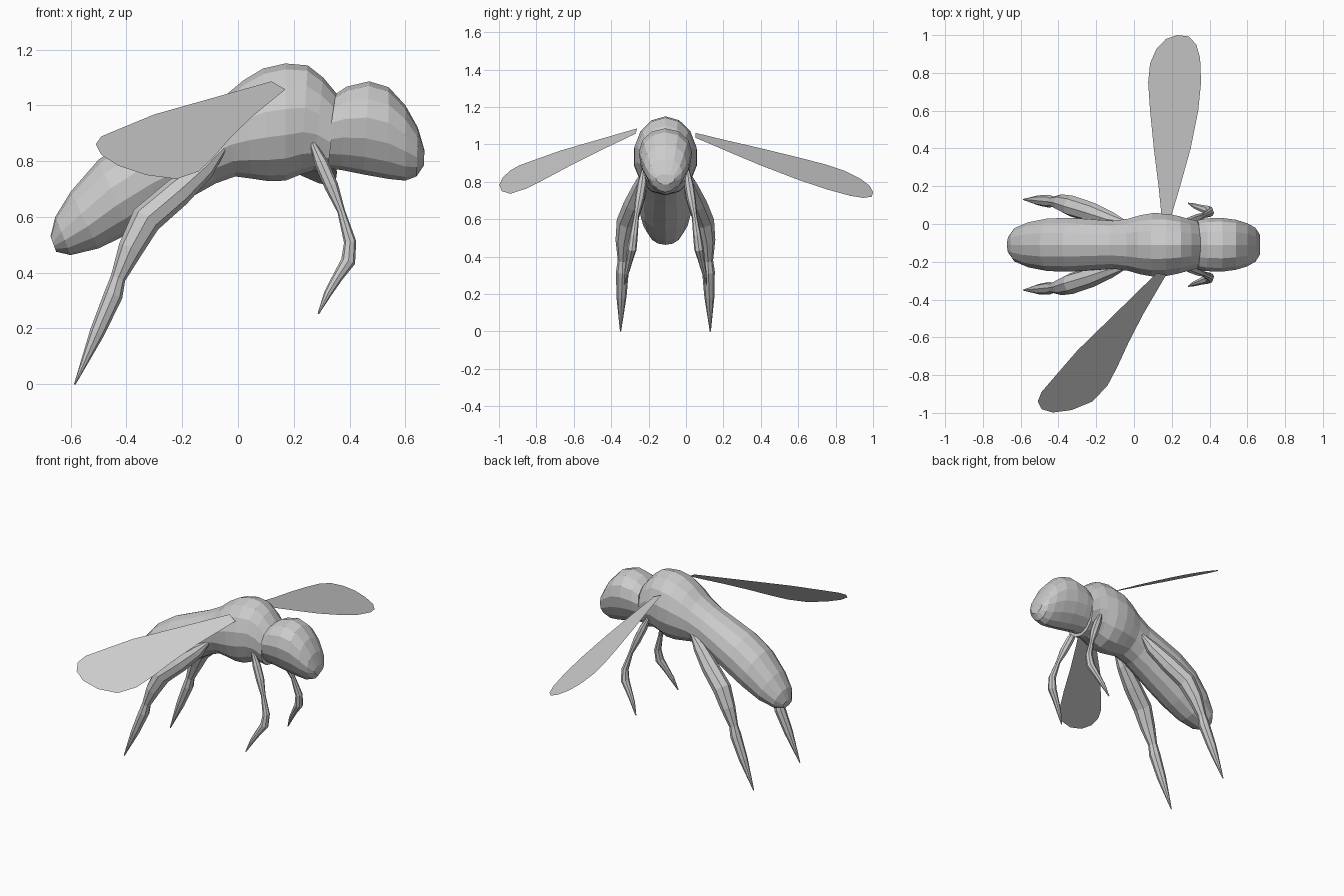
import bpy, bmesh, math
from mathutils import Vector

MID = -0.11  # centre plane of the body

grey = bpy.data.materials.new("plain_grey")
grey.diffuse_color = (0.6, 0.6, 0.6, 1)


def finish(name, bm):
    bmesh.ops.recalc_face_normals(bm, faces=bm.faces)
    me = bpy.data.meshes.new(name)
    bm.to_mesh(me)
    bm.free()
    me.materials.append(grey)
    ob = bpy.data.objects.new(name, me)
    bpy.context.collection.objects.link(ob)
    return ob


def skin(name, rings):
    """Join a list of closed point rings and cap both ends."""
    bm = bmesh.new()
    loops = [[bm.verts.new(p) for p in ring] for ring in rings]
    n = len(loops[0])
    for a, b in zip(loops, loops[1:]):
        for i in range(n):
            j = (i + 1) % n
            bm.faces.new((a[i], a[j], b[j], b[i]))
    bm.faces.new(loops[0])
    bm.faces.new(loops[-1][::-1])
    return finish(name, bm)


def hull(name, sections, egg=0.0, sides=14):
    """Sections: top x, top z, bottom x, bottom z, half width."""
    rings = []
    for xt, zt, xb, zb, w in sections:
        ring = []
        for i in range(sides):
            a = 2 * math.pi * (i + 0.5) / sides
            s, c = math.sin(a), math.cos(a)
            t = 0.5 + 0.5 * s
            ring.append((xb + (xt - xb) * t, MID + w * c * (1 + egg * s), zb + (zt - zb) * t))
        rings.append(ring)
    return skin(name, rings)


def limb(name, path, side, sides=8):
    """Path: x, distance from the centre plane, z, radius."""
    pts = [Vector((x, MID + side * y, z)) for x, y, z, r in path]
    rings = []
    for i, p in enumerate(pts):
        d = (pts[min(i + 1, len(pts) - 1)] - pts[max(i - 1, 0)]).normalized()
        u = d.cross(Vector((0, 1, 0))).normalized()
        v = d.cross(u)
        r = path[i][3]
        rings.append([p + r * (u * math.cos(k * 2 * math.pi / sides) + v * math.sin(k * 2 * math.pi / sides))
                      for k in range(sides)])
    return skin(name, rings)


def wing(name, outline, height):
    bm = bmesh.new()
    bm.faces.new([bm.verts.new((x, y, height(x, y))) for x, y in outline])
    return finish(name, bm)


# Abdomen and thorax in one continuous hull
hull("abdomen_and_thorax", [
    (-0.672, 0.53, -0.652, 0.475, 0.045),
    (-0.655, 0.60, -0.60, 0.463, 0.09),
    (-0.60, 0.69, -0.50, 0.487, 0.122),
    (-0.50, 0.805, -0.39, 0.54, 0.143),
    (-0.38, 0.885, -0.27, 0.61, 0.146),
    (-0.25, 0.94, -0.16, 0.675, 0.137),
    (-0.13, 0.99, -0.08, 0.72, 0.13),
    (-0.04, 1.04, -0.01, 0.745, 0.142),
    (0.02, 1.09, 0.05, 0.737, 0.16),
    (0.09, 1.132, 0.11, 0.728, 0.172),
    (0.17, 1.15, 0.17, 0.73, 0.17),
    (0.25, 1.143, 0.225, 0.752, 0.155),
    (0.305, 1.10, 0.27, 0.765, 0.14),
    (0.355, 1.04, 0.32, 0.755, 0.128)])

# Head, narrower toward the underside
hull("head", [
    (0.35, 1.04, 0.31, 0.775, 0.128),
    (0.39, 1.067, 0.37, 0.768, 0.137),
    (0.47, 1.086, 0.45, 0.752, 0.14),
    (0.54, 1.065, 0.54, 0.736, 0.13),
    (0.60, 1.00, 0.60, 0.73, 0.112),
    (0.645, 0.92, 0.64, 0.745, 0.088),
    (0.668, 0.84, 0.667, 0.785, 0.05)], egg=0.2)

# Two pairs of legs
hind = [(-0.04, 0.12, 0.857, 0.006), (-0.12, 0.135, 0.775, 0.04),
        (-0.22, 0.17, 0.685, 0.053), (-0.33, 0.205, 0.59, 0.056),
        (-0.385, 0.222, 0.485, 0.045), (-0.43, 0.228, 0.38, 0.027),
        (-0.447, 0.23, 0.32, 0.034), (-0.505, 0.235, 0.185, 0.027),
        (-0.585, 0.24, 0.0, 0.003)]
front = [(0.26, 0.115, 0.88, 0.008), (0.30, 0.125, 0.79, 0.025),
         (0.335, 0.138, 0.71, 0.025), (0.37, 0.155, 0.62, 0.014),
         (0.402, 0.17, 0.51, 0.022), (0.395, 0.18, 0.44, 0.026),
         (0.358, 0.192, 0.385, 0.019), (0.322, 0.205, 0.325, 0.014),
         (0.288, 0.22, 0.253, 0.003)]
for label, side in (("left", 1), ("right", -1)):
    limb(label + "_hind_leg", hind, side)
    limb(label + "_front_leg", front, side)

# Flat wings, one stretched sideways and one swept back
wing("left_wing", [
    (0.145, 0.05), (0.13, 0.2), (0.105, 0.4), (0.085, 0.6), (0.075, 0.75),
    (0.085, 0.85), (0.12, 0.93), (0.17, 0.98), (0.23, 1.0), (0.29, 0.993),
    (0.33, 0.95), (0.35, 0.88), (0.355, 0.75), (0.34, 0.6), (0.30, 0.4),
    (0.25, 0.22), (0.20, 0.05)],
    lambda x, y: 0.905 - 0.47 * (x - 0.078) - 0.29 * (y - 0.7))
wing("right_wing", [
    (0.12, -0.26), (-0.1, -0.475), (-0.3, -0.67), (-0.43, -0.82), (-0.49, -0.89),
    (-0.51, -0.94), (-0.49, -0.98), (-0.43, -0.998), (-0.33, -0.985),
    (-0.22, -0.94), (-0.14, -0.855), (-0.09, -0.76), (-0.03, -0.63),
    (0.05, -0.475), (0.17, -0.27)],
    lambda x, y: 1.02 - 0.43 * (x + 0.1) + 0.73 * (y + 0.48))
